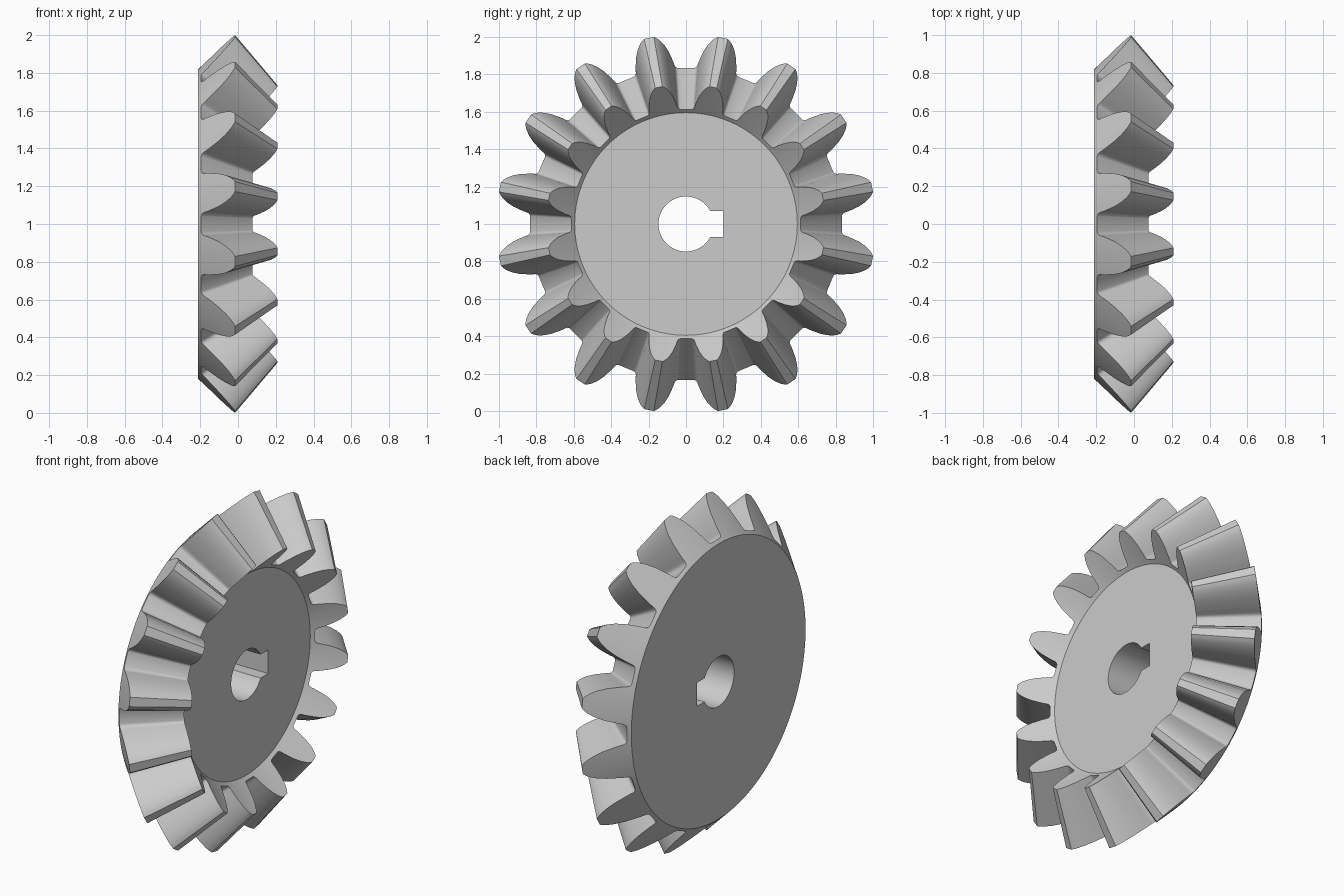
import bpy, bmesh
from math import sin, cos, asin, radians, pi

if "Cube" in bpy.data.objects:
    bpy.data.objects.remove(bpy.data.objects["Cube"])

TEETH = 16
APEX = 0.83        # x of the pitch cone apex on the gear axis
BACK = 1.03        # back cone: radius - x
INNER = 0.735      # inner tooth end, scaled towards the apex

# Half tooth on the back cone: (degrees from tooth centre, radius)
half = [(1.5, 1.0146), (2.3, 1.005), (3.1, 0.992), (4.3, 0.965), (5.5, 0.927),
        (6.4, 0.887), (6.85, 0.868), (7.1, 0.852), (7.35, 0.8435),
        (7.8, 0.8375), (8.4, 0.835)]
tooth = [(-a, r) for a, r in reversed(half)] + half + [(11.25, 0.834)]
pitch = 360 / TEETH
section = [(radians(pitch * (k + 0.5) + a), r) for k in range(TEETH) for a, r in tooth]

bm = bmesh.new()


def loop(points):
    return [bm.verts.new(p) for p in points]


def polar(x, r, t):
    return (x, r * sin(t), r * cos(t) + 1)


def skin(a, b):
    n = len(a)
    for i in range(n):
        j = (i + 1) % n
        bm.faces.new((a[i], a[j], b[j], b[i]))


def cap(rim, hole):
    edges = []
    for ring in (rim, hole):
        for i, v in enumerate(ring):
            w = ring[(i + 1) % len(ring)]
            edges.append(bm.edges.get((v, w)) or bm.edges.new((v, w)))
    bmesh.ops.triangle_fill(bm, use_beauty=True, edges=edges)


# Toothed body: back rim, outer tooth ends, inner tooth ends, front rim
x_back, x_front = -0.213, 0.058
back_rim = loop(polar(x_back, 0.817, t) for t, r in section)
outer = loop(polar(r - BACK, r, t) for t, r in section)
inner = loop(polar(APEX + INNER * (r - BACK - APEX), INNER * r, t) for t, r in section)
front_rim = loop(polar(x_front, 0.595, t) for t, r in section)
skin(back_rim, outer)
skin(outer, inner)
skin(inner, front_rim)

# Bore with keyway
bore_r, key_h, key_y = 0.147, 0.07, 0.2
a0 = asin(key_h / bore_r)
bore = [(key_y, -key_h), (key_y, key_h)]
for i in range(49):
    a = a0 + (2 * pi - 2 * a0) * i / 48
    bore.append((bore_r * cos(a), bore_r * sin(a)))
bore_back = loop((x_back, y, z + 1) for y, z in bore)
bore_front = loop((x_front, y, z + 1) for y, z in bore)
skin(bore_back, bore_front)

# Flat back and front discs
cap(back_rim, bore_back)
cap(front_rim, bore_front)
bmesh.ops.recalc_face_normals(bm, faces=bm.faces)

mesh = bpy.data.meshes.new("bevel_gear")
bm.to_mesh(mesh)
bm.free()
gear = bpy.data.objects.new("bevel_gear", mesh)
bpy.context.collection.objects.link(gear)

steel = bpy.data.materials.new("grey steel")
steel.diffuse_color = (0.6, 0.6, 0.6, 1)
steel.use_nodes = True
steel.node_tree.nodes["Principled BSDF"].inputs["Base Color"].default_value = steel.diffuse_color
mesh.materials.append(steel)

bpy.context.view_layer.objects.active = gear
gear.select_set(True)
bpy.ops.object.shade_smooth_by_angle(angle=radians(30))
